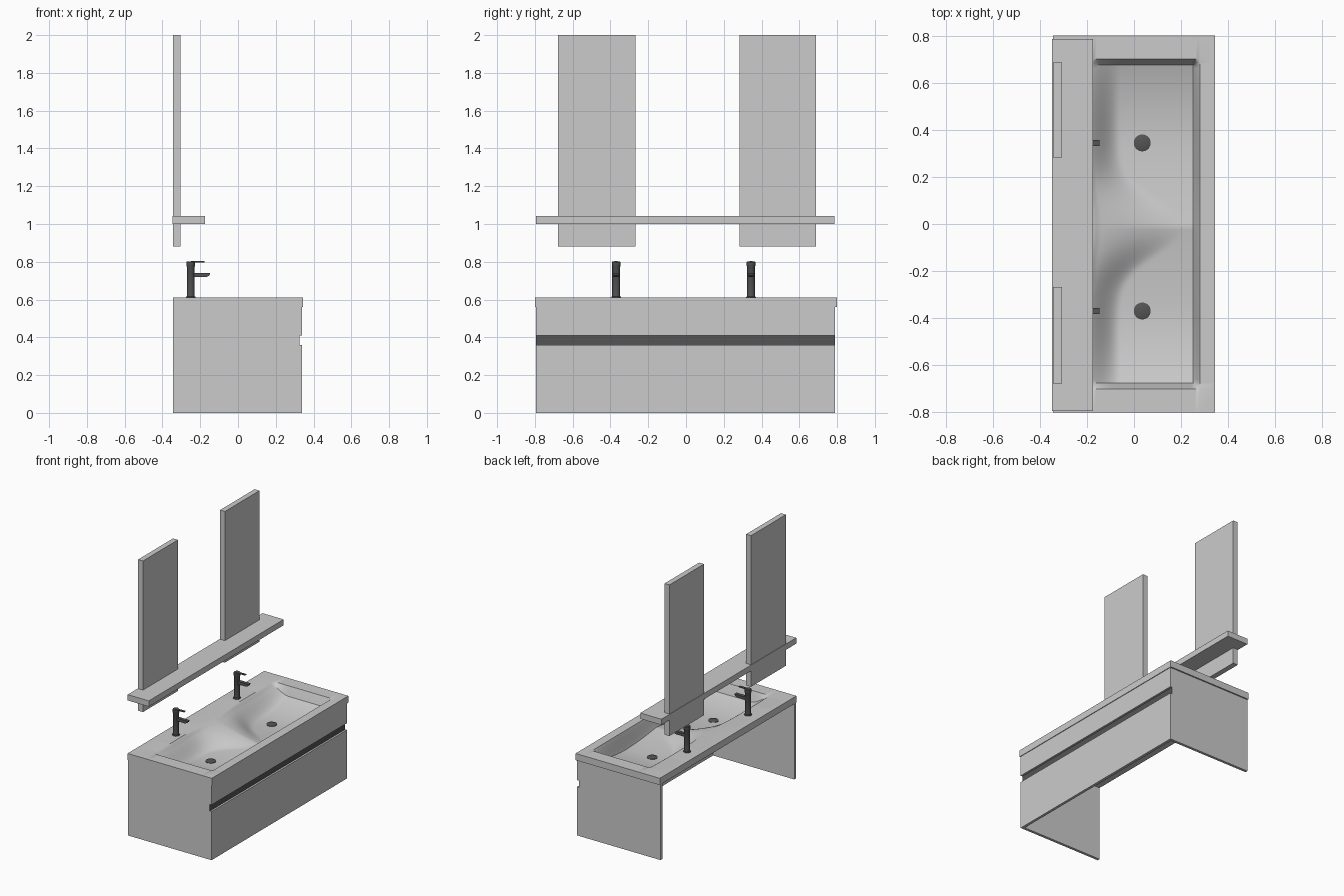
import bpy, bmesh, math

if "Cube" in bpy.data.objects:
    bpy.data.objects.remove(bpy.data.objects["Cube"])

dark = bpy.data.materials.new("dark_metal")
dark.diffuse_color = (0.09, 0.09, 0.09, 1)
dark.use_nodes = True
dark.node_tree.nodes["Principled BSDF"].inputs["Base Color"].default_value = dark.diffuse_color


def finish(name, bm, mat=None, smooth=False):
    bmesh.ops.recalc_face_normals(bm, faces=bm.faces)
    me = bpy.data.meshes.new(name)
    bm.to_mesh(me)
    bm.free()
    ob = bpy.data.objects.new(name, me)
    bpy.context.collection.objects.link(ob)
    if mat:
        me.materials.append(mat)
    if smooth:
        bpy.ops.object.select_all(action='DESELECT')
        ob.select_set(True)
        bpy.context.view_layer.objects.active = ob
        bpy.ops.object.shade_smooth_by_angle(angle=math.radians(35))
    return ob


def box(name, x0, x1, y0, y1, z0, z1, mat=None):
    bm = bmesh.new()
    bmesh.ops.create_cube(bm, size=1)
    for v in bm.verts:
        v.co = ((x0 + x1) / 2 + v.co.x * (x1 - x0),
                (y0 + y1) / 2 + v.co.y * (y1 - y0),
                (z0 + z1) / 2 + v.co.z * (z1 - z0))
    return finish(name, bm, mat)


def prism(name, pts, y0, y1, mat=None):
    """Extrude an x-z profile along y."""
    bm = bmesh.new()
    f = bm.faces.new([bm.verts.new((x, y0, z)) for x, z in pts])
    r = bmesh.ops.extrude_face_region(bm, geom=[f])
    for v in r["geom"]:
        if isinstance(v, bmesh.types.BMVert):
            v.co.y = y1
    return finish(name, bm, mat)


def lathe(name, prof, x, y, mat=None, n=32):
    """Revolve an (r, z) profile around a vertical axis, with closed ends."""
    bm = bmesh.new()
    rings = [[bm.verts.new((x + r * math.cos(2 * math.pi * i / n),
                            y + r * math.sin(2 * math.pi * i / n), z))
              for i in range(n)] for r, z in prof]
    for a, b in zip(rings, rings[1:]):
        for i in range(n):
            j = (i + 1) % n
            bm.faces.new((a[i], a[j], b[j], b[i]))
    bm.faces.new(rings[0])
    bm.faces.new(rings[-1])
    return finish(name, bm, mat, True)


# Basin shape: two scoops with a soft ridge between them
MID, OFF = -0.0125, 0.357
BX0, BX1, BY = -0.20, 0.28, 0.70


def step(t):
    t = max(0.0, min(1.0, t))
    return t * t * (3 - 2 * t)


def depth(x, y):
    if x <= BX0 or x >= BX1 or abs(y) >= BY:
        return 0.0
    t = abs(y - MID)
    if t < OFF:
        a = 1 - 0.25 * ((OFF - t) / OFF) ** 1.7
    else:
        a = 1 - 0.5 * ((t - OFF) / (BY - OFF)) ** 2
    a *= step((BY - abs(y)) / 0.025)
    w = 0.14 + 0.28 * math.exp(-(t / 0.16) ** 2)
    s = min(1.0, (x - BX0) / w)
    return 0.12 * a * step(0.15 + 0.85 * s) * min(1, s * 8) * step((BX1 - x) / 0.03)


def basin():
    nx, ny = 48, 112
    xs = [-0.345] + [BX0 + (BX1 - BX0) * i / nx for i in range(nx + 1)] + [0.345]
    ys = [-0.80] + [-BY + 2 * BY * i / ny for i in range(ny + 1)] + [0.80]
    bm = bmesh.new()
    top, bot = [], []
    for x in xs:
        zs = [0.61 - depth(x, y) for y in ys]
        top.append([bm.verts.new((x, y, z)) for y, z in zip(ys, zs)])
        bot.append([bm.verts.new((x, y, min(0.56, z - 0.02))) for y, z in zip(ys, zs)])
    for g in (top, bot):
        for i in range(len(xs) - 1):
            for j in range(len(ys) - 1):
                bm.faces.new((g[i][j], g[i + 1][j], g[i + 1][j + 1], g[i][j + 1]))
    for i in range(len(xs) - 1):
        for j in (0, -1):
            bm.faces.new((top[i][j], top[i + 1][j], bot[i + 1][j], bot[i][j]))
    for j in range(len(ys) - 1):
        for i in (0, -1):
            bm.faces.new((top[i][j], top[i][j + 1], bot[i][j + 1], bot[i][j]))
    finish("double_basin", bm, None, True)


basin()

# Cabinet: notched side panels, two drawer fronts, recessed grip; open back and base
YA, YB = -0.795, 0.79
side = [(-0.345, 0), (0.34, 0), (0.34, 0.36), (0.325, 0.36),
        (0.325, 0.41), (0.34, 0.41), (0.34, 0.56), (-0.345, 0.56)]
prism("side_panel_left", side, YA, YA + 0.02)
prism("side_panel_right", side, YB - 0.02, YB)
box("lower_drawer_front", 0.32, 0.34, YA + 0.02, YB - 0.02, 0, 0.36)
box("upper_drawer_front", 0.32, 0.34, YA + 0.02, YB - 0.02, 0.41, 0.56)
box("grip_recess", 0.31, 0.326, YA + 0.001, YB - 0.001, 0.36, 0.41, dark)

# Shelf and mirrors
box("wall_shelf", -0.348, -0.175, -0.795, 0.785, 1.0, 1.043)
box("mirror_left", -0.345, -0.305, -0.677, -0.268, 0.88, 2.0)
box("mirror_right", -0.345, -0.305, 0.282, 0.687, 0.88, 2.0)

# Taps and drains
for s, side_name in ((-1, "left"), (1, "right")):
    y = MID + s * OFF
    fx = -0.25
    lathe("tap_body_" + side_name,
          [(0.026, 0.609), (0.026, 0.614), (0.021, 0.617), (0.021, 0.775),
           (0.023, 0.778), (0.023, 0.798), (0.020, 0.802)], fx, y, dark)
    prism("tap_lever_" + side_name,
          [(fx, 0.796), (-0.178, 0.797), (-0.176, 0.803), (fx, 0.803)],
          y - 0.008, y + 0.008, dark)
    prism("tap_spout_" + side_name,
          [(fx, 0.720), (-0.165, 0.720), (-0.152, 0.727), (-0.147, 0.741), (fx, 0.741)],
          y - 0.013, y + 0.013, dark)
    z = 0.61 - depth(0.035, y)
    lathe("drain_" + side_name,
          [(0.036, z - 0.015), (0.036, z + 0.003), (0.030, z + 0.006)], 0.035, y, dark)
